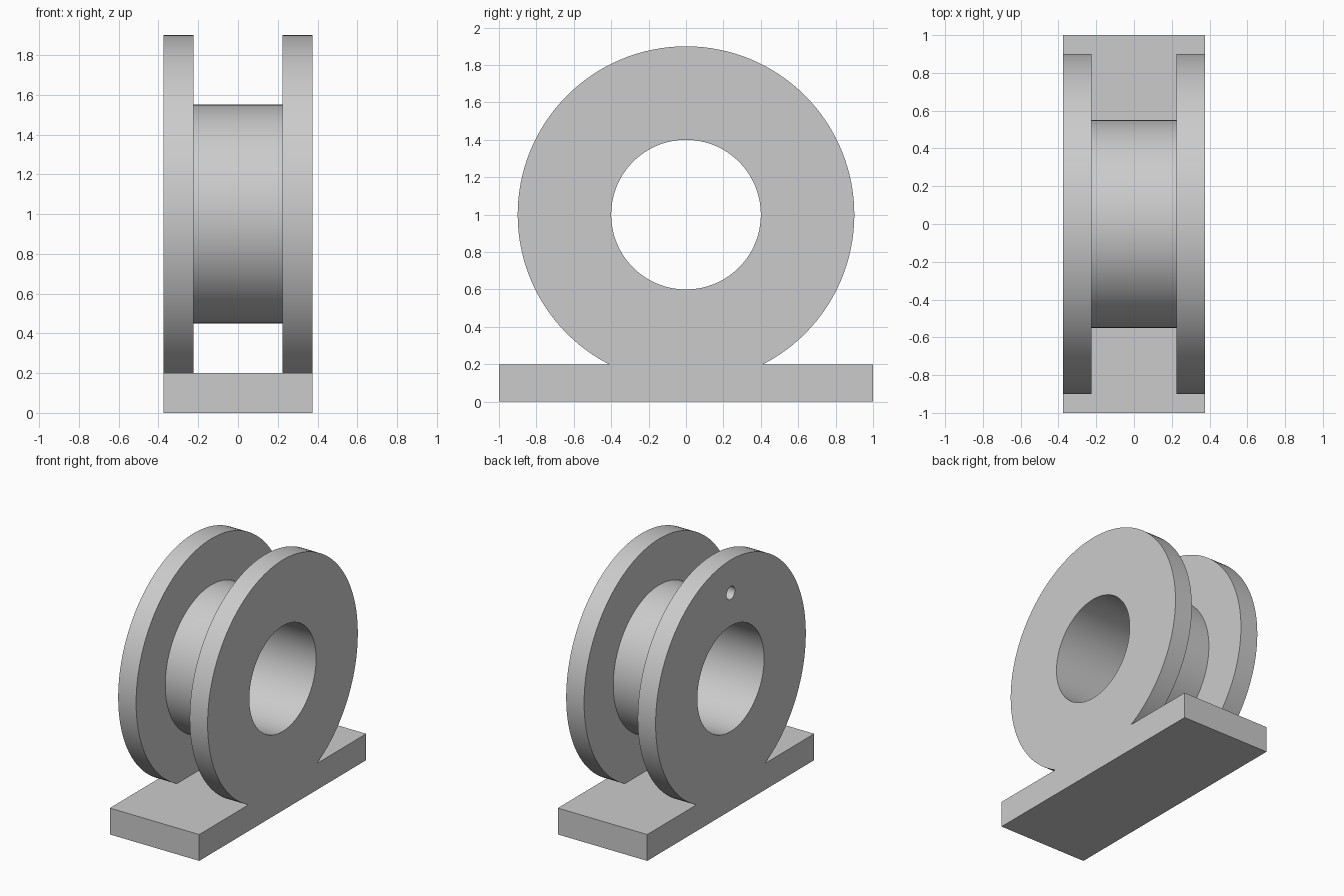
import bpy, bmesh
from math import tau, pi
from mathutils import Matrix, Vector

if "Cube" in bpy.data.objects:
    bpy.data.objects.remove(bpy.data.objects["Cube"], do_unlink=True)

HALF_WIDTH, HUB_HALF = 0.375, 0.225
BORE_R, HUB_R, FLANGE_R = 0.4, 0.55, 0.9
AXLE_Z, BASE_H = 1.0, 0.2

grey = bpy.data.materials.new("plain_grey")
grey.use_nodes = True
colour = (0.6, 0.6, 0.6, 1)
grey.diffuse_color = colour
grey.node_tree.nodes["Principled BSDF"].inputs["Base Color"].default_value = colour


def add_object(name, bm):
    bmesh.ops.recalc_face_normals(bm, faces=bm.faces)
    mesh = bpy.data.meshes.new(name)
    bm.to_mesh(mesh)
    bm.free()
    mesh.materials.append(grey)
    obj = bpy.data.objects.new(name, mesh)
    bpy.context.collection.objects.link(obj)
    return obj


# Spool: half-section revolved around the x axis, with a through bore
right_half = [(HALF_WIDTH, BORE_R), (HALF_WIDTH, FLANGE_R),
              (HUB_HALF, FLANGE_R), (HUB_HALF, HUB_R)]
section = right_half + [(-x, r) for x, r in reversed(right_half)]
bm = bmesh.new()
verts = [bm.verts.new((x, 0, AXLE_Z + r)) for x, r in section]
edges = [bm.edges.new((a, b)) for a, b in zip(verts, verts[1:] + verts[:1])]
bmesh.ops.spin(bm, geom=verts + edges, cent=(0, 0, AXLE_Z), axis=(1, 0, 0),
               angle=tau, steps=128, use_merge=True)
bmesh.ops.remove_doubles(bm, verts=bm.verts, dist=1e-4)

# Trim the flanges flush with the top of the base
cut = bmesh.ops.bisect_plane(bm, geom=bm.verts[:] + bm.edges[:] + bm.faces[:],
                             plane_co=(0, 0, BASE_H), plane_no=(0, 0, 1), clear_inner=True)
rim = [e for e in cut["geom_cut"] if isinstance(e, bmesh.types.BMEdge)]
bmesh.ops.holes_fill(bm, edges=rim, sides=0)
spool = add_object("spool", bm)

# Blind pin hole in the outer face of one flange
bm = bmesh.new()
place = Matrix.Translation(Vector((-HALF_WIDTH, 0, AXLE_Z + 0.65))) @ Matrix.Rotation(pi / 2, 4, "Y")
bmesh.ops.create_cone(bm, cap_ends=True, segments=32, radius1=0.05, radius2=0.05,
                      depth=0.15, matrix=place)
cutter = add_object("pin_hole_cutter", bm)
cutter.hide_render = True
cutter.hide_viewport = True
hole = spool.modifiers.new("pin_hole", "BOOLEAN")
hole.operation, hole.solver, hole.object = "DIFFERENCE", "EXACT", cutter

bpy.ops.object.select_all(action="DESELECT")
spool.select_set(True)
bpy.context.view_layer.objects.active = spool
bpy.ops.object.modifier_apply(modifier=hole.name)
bpy.data.objects.remove(cutter, do_unlink=True)
bpy.ops.object.shade_smooth_by_angle(angle=pi / 6)

# Base plate
bm = bmesh.new()
bmesh.ops.create_cube(bm, size=1, matrix=Matrix.Translation((0, 0, BASE_H / 2))
                      @ Matrix.Diagonal((2 * HALF_WIDTH, 2, BASE_H, 1)))
add_object("base_plate", bm)
